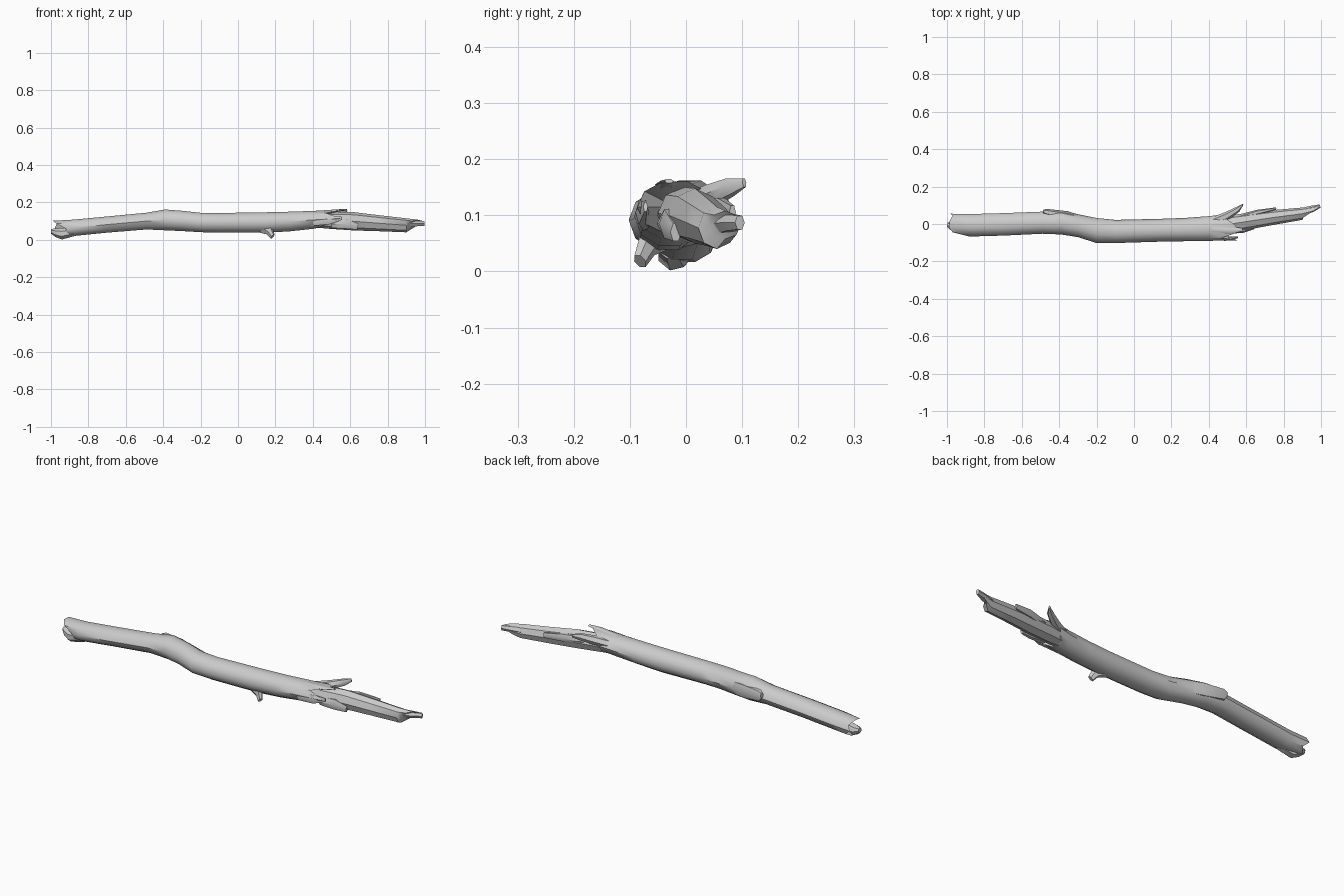
import bpy, bmesh, math


def loft(name, rings, n=10, start=None, end=None, dip=(0, 0), angle=40):
    """Skin oval rings (x, ymin, ymax, zmin, zmax); start/end shift rim points along x."""
    bm = bmesh.new()
    loops = []
    for i, (x, y0, y1, z0, z1) in enumerate(rings):
        jag = start if i == 0 else end if i == len(rings) - 1 else None
        loop = []
        for k in range(n):
            a = 2 * math.pi * k / n
            dx = jag[k] if jag else 0
            loop.append(bm.verts.new((x + dx,
                                      (y0 + y1) / 2 + math.cos(a) * (y1 - y0) / 2,
                                      (z0 + z1) / 2 + math.sin(a) * (z1 - z0) / 2)))
        loops.append(loop)
    for p, q in zip(loops, loops[1:]):
        for k in range(n):
            bm.faces.new((p[k], p[(k + 1) % n], q[(k + 1) % n], q[k]))
    # broken ends fan to a centre point
    for loop, r, d in ((loops[0], rings[0], dip[0]), (loops[-1], rings[-1], dip[1])):
        c = bm.verts.new((r[0] + d, (r[1] + r[2]) / 2, (r[3] + r[4]) / 2))
        for k in range(n):
            bm.faces.new((loop[k], loop[(k + 1) % n], c))
    finish(name, bm, angle)


def spike(name, points, n=6, angle=40):
    """Tapered tube through (position, radius_across, radius_up) stations."""
    from mathutils import Vector
    bm = bmesh.new()
    axis = (Vector(points[-1][0]) - Vector(points[0][0])).normalized()
    ref = Vector((0, 0, 1)) if abs(axis.z) < 0.8 else Vector((1, 0, 0))
    side = axis.cross(ref).normalized()
    up = side.cross(axis)
    loops = []
    for pos, ra, rb in points:
        loops.append([bm.verts.new(Vector(pos) + side * ra * math.cos(2 * math.pi * k / n)
                                   + up * rb * math.sin(2 * math.pi * k / n)) for k in range(n)])
    for p, q in zip(loops, loops[1:]):
        for k in range(n):
            bm.faces.new((p[k], p[(k + 1) % n], q[(k + 1) % n], q[k]))
    bm.faces.new(loops[0])
    bm.faces.new(loops[-1])
    finish(name, bm, angle)


def finish(name, bm, angle):
    bmesh.ops.recalc_face_normals(bm, faces=bm.faces)
    me = bpy.data.meshes.new(name)
    bm.to_mesh(me)
    bm.free()
    ob = bpy.data.objects.new(name, me)
    bpy.context.collection.objects.link(ob)
    bpy.ops.object.select_all(action='DESELECT')
    ob.select_set(True)
    bpy.context.view_layer.objects.active = ob
    bpy.ops.object.shade_smooth_by_angle(angle=math.radians(angle))


# main trunk, kinked at the knot and torn at its right end
loft("trunk", [
    (-0.97, -0.055, 0.055, 0.015, 0.104),
    (-0.88, -0.067, 0.053, 0.018, 0.110),
    (-0.70, -0.062, 0.058, 0.036, 0.127),
    (-0.49, -0.052, 0.066, 0.053, 0.147),
    (-0.39, -0.056, 0.070, 0.048, 0.165),
    (-0.30, -0.070, 0.052, 0.044, 0.158),
    (-0.20, -0.102, 0.032, 0.038, 0.147),
    (-0.10, -0.102, 0.022, 0.036, 0.146),
    (0.15, -0.094, 0.028, 0.035, 0.150),
    (0.28, -0.092, 0.033, 0.043, 0.153),
    (0.40, -0.090, 0.042, 0.056, 0.157),
    (0.50, -0.087, 0.050, 0.066, 0.163)],
    start=[-0.01, 0.0, -0.015, -0.02, 0.0, 0.05, 0.05, 0.02, 0.0, 0.02],
    end=[-0.03, -0.02, 0.03, 0.07, -0.03, 0.05, -0.02, -0.06, -0.05, -0.04],
    dip=(0.05, -0.08))

# thinner continuing limb with a slanted broken tip
loft("thin_limb", [
    (0.36, -0.055, 0.020, 0.070, 0.130),
    (0.50, -0.050, 0.045, 0.058, 0.150),
    (0.62, -0.028, 0.060, 0.050, 0.148),
    (0.75, -0.004, 0.075, 0.046, 0.132),
    (0.90, 0.022, 0.088, 0.040, 0.115),
    (0.94, 0.042, 0.098, 0.058, 0.108)],
    n=8, end=[0.03, 0.05, 0.02, -0.01, -0.03, -0.03, -0.02, 0.0], dip=(0, -0.01))
spike("limb_tip", [((0.88, 0.06, 0.085), 0.022, 0.022),
                   ((0.95, 0.08, 0.087), 0.018, 0.017),
                   ((0.995, 0.096, 0.087), 0.009, 0.014)])

# lobe under the left end
spike("end_lobe", [((-0.86, -0.03, 0.045), 0.022, 0.022),
                   ((-0.94, -0.022, 0.032), 0.030, 0.031),
                   ((-0.975, -0.01, 0.038), 0.026, 0.024),
                   ((-0.998, -0.005, 0.045), 0.012, 0.013)], n=7)

# torn knot on the back of the kink
spike("knot_flap", [((-0.20, 0.005, 0.095), 0.015, 0.025),
                    ((-0.36, 0.045, 0.105), 0.024, 0.038),
                    ((-0.47, 0.064, 0.112), 0.017, 0.030),
                    ((-0.485, 0.068, 0.118), 0.010, 0.014)])

# side twig, lower stub and torn splinters
spike("side_twig", [((0.40, 0.00, 0.115), 0.028, 0.022),
                    ((0.50, 0.045, 0.135), 0.022, 0.022),
                    ((0.555, 0.078, 0.150), 0.015, 0.018),
                    ((0.582, 0.104, 0.158), 0.004, 0.009)])
spike("lower_stub", [((0.14, -0.055, 0.065), 0.030, 0.040),
                     ((0.17, -0.070, 0.043), 0.017, 0.022),
                     ((0.185, -0.082, 0.018), 0.012, 0.016)])
spike("front_splinter", [((0.38, -0.065, 0.095), 0.020, 0.026),
                         ((0.49, -0.078, 0.105), 0.012, 0.025),
                         ((0.555, -0.072, 0.115), 0.004, 0.010)])
spike("top_splinter", [((0.42, -0.030, 0.145), 0.022, 0.012),
                       ((0.52, -0.035, 0.155), 0.020, 0.008),
                       ((0.58, -0.030, 0.161), 0.008, 0.004)])
spike("limb_splinter", [((0.56, 0.030, 0.110), 0.020, 0.022),
                        ((0.66, 0.062, 0.112), 0.014, 0.022),
                        ((0.76, 0.083, 0.105), 0.006, 0.014)])
spike("limb_burr", [((0.50, -0.030, 0.085), 0.022, 0.025),
                    ((0.58, -0.030, 0.085), 0.018, 0.030),
                    ((0.64, -0.018, 0.070), 0.010, 0.018)])
